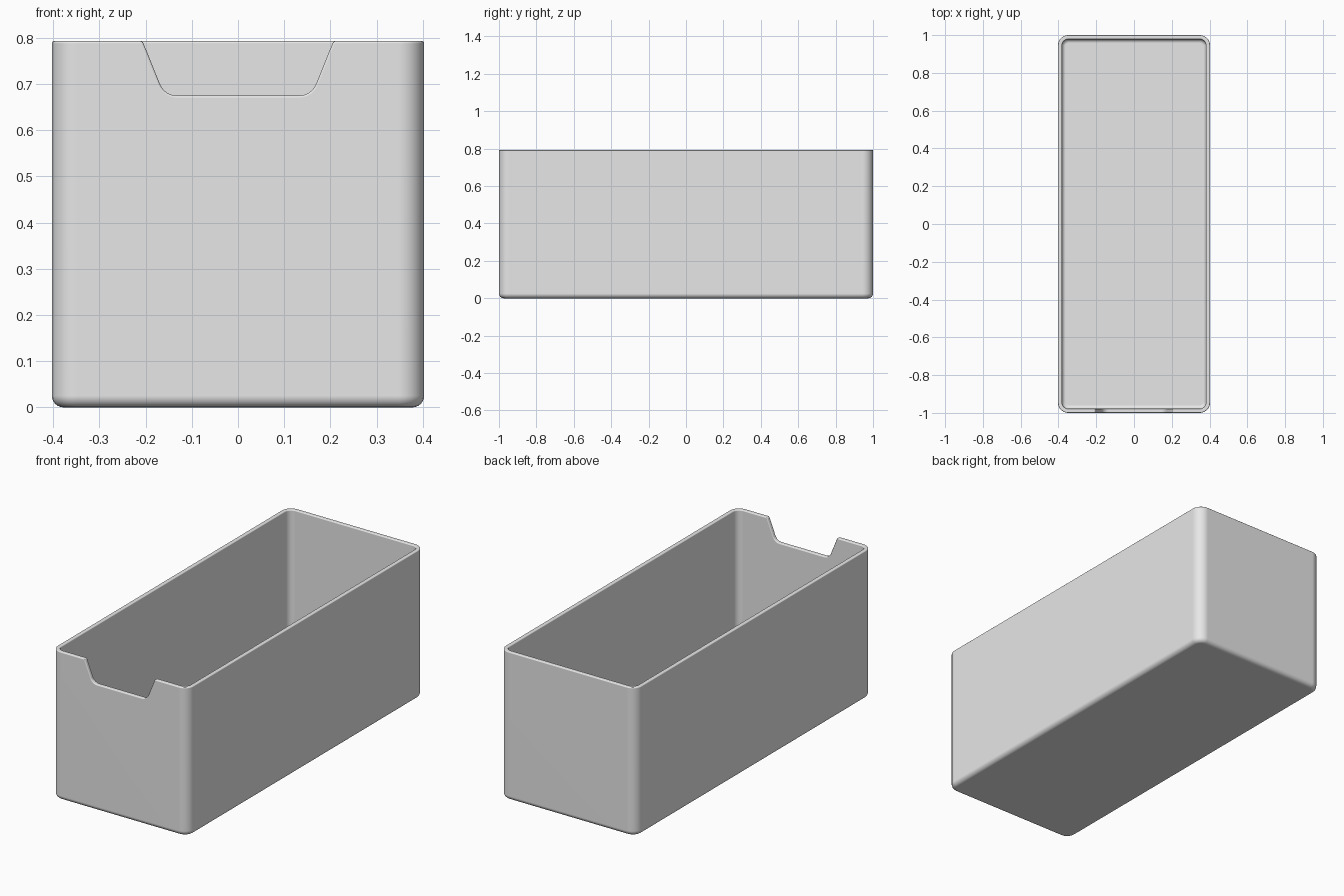
import bpy
import bmesh
from math import sin, cos, pi, radians

cube = bpy.data.objects.get("Cube")
if cube:
    bpy.data.objects.remove(cube, do_unlink=True)

HALF_X, HALF_Y, HEIGHT = 0.403, 1.0, 0.793
WALL, CORNER, FOOT = 0.022, 0.055, 0.025
STEPS = 6

grey = bpy.data.materials.new("plain grey")
grey.use_nodes = True
colour = (0.8, 0.8, 0.8, 1)
grey.diffuse_color = colour
grey.node_tree.nodes["Principled BSDF"].inputs["Base Color"].default_value = colour


def make_object(name, bm):
    bmesh.ops.recalc_face_normals(bm, faces=bm.faces)
    mesh = bpy.data.meshes.new(name)
    bm.to_mesh(mesh)
    bm.free()
    mesh.materials.append(grey)
    obj = bpy.data.objects.new(name, mesh)
    bpy.context.collection.objects.link(obj)
    return obj


def ring(bm, inset, z):
    """Rounded rectangle, inset from the outer wall."""
    r = max(CORNER - inset, 0.008)
    cx, cy = HALF_X - inset - r, HALF_Y - inset - r
    verts = []
    for quarter, (sx, sy) in enumerate([(1, 1), (-1, 1), (-1, -1), (1, -1)]):
        for i in range(STEPS + 1):
            a = (quarter + i / STEPS) * pi / 2
            verts.append(bm.verts.new((sx * cx + r * cos(a), sy * cy + r * sin(a), z)))
    return verts


def fillet(inset, base, radius):
    """Quarter arc from the floor up into the wall, as (inset, z) pairs."""
    angles = [i / STEPS * pi / 2 for i in range(STEPS + 1)]
    return [(inset + radius * (1 - sin(a)), base + radius * (1 - cos(a))) for a in angles]


# Bin shell: outer skin up, over the rim, and down the inside
profile = fillet(0, 0, FOOT) + [(0, HEIGHT), (WALL, HEIGHT)]
profile += reversed(fillet(WALL, WALL, 0.02))
bm = bmesh.new()
rings = [ring(bm, inset, z) for inset, z in profile]
for low, high in zip(rings, rings[1:]):
    for i in range(len(low)):
        j = (i + 1) % len(low)
        bm.faces.new((low[i], low[j], high[j], high[i]))
bm.faces.new(rings[0])
bm.faces.new(rings[-1])
bin_shell = make_object("open_bin", bm)

# Finger notch cutter: tapered sides with rounded lower corners
NOTCH_Z, RADIUS, TILT = 0.675, 0.04, radians(68)
side = [(0.132 + RADIUS * sin(TILT * i / 8), NOTCH_Z + RADIUS * (1 - cos(TILT * i / 8)))
        for i in range(9)]
x, z = side[-1]
side.append((x + 0.2 * cos(TILT), z + 0.2 * sin(TILT)))
outline = side + [(-x, z) for x, z in reversed(side)]
bm = bmesh.new()
face = bm.faces.new([bm.verts.new((x, -HALF_Y - 0.1, z)) for x, z in outline])
extruded = bmesh.ops.extrude_face_region(bm, geom=[face])
bmesh.ops.translate(bm, vec=(0, 0.2, 0),
                    verts=[v for v in extruded["geom"] if isinstance(v, bmesh.types.BMVert)])
cutter = make_object("notch_cutter", bm)
cutter.hide_render = True

# Cut the notch, then soften the rim and notch edges
cut = bin_shell.modifiers.new("notch", "BOOLEAN")
cut.operation = "DIFFERENCE"
cut.solver = "EXACT"
cut.object = cutter
soft = bin_shell.modifiers.new("soft_edges", "BEVEL")
soft.width = 0.005
soft.segments = 3
soft.limit_method = "ANGLE"
soft.angle_limit = radians(40)
soft.use_clamp_overlap = False

bpy.ops.object.select_all(action="DESELECT")
bin_shell.select_set(True)
bpy.context.view_layer.objects.active = bin_shell
for name in ("notch", "soft_edges"):
    bpy.ops.object.modifier_apply(modifier=name)
bpy.data.objects.remove(cutter, do_unlink=True)
bpy.ops.object.shade_smooth_by_angle(angle=radians(40))
weighted = bin_shell.modifiers.new("flat_walls", "WEIGHTED_NORMAL")
weighted.keep_sharp = True
